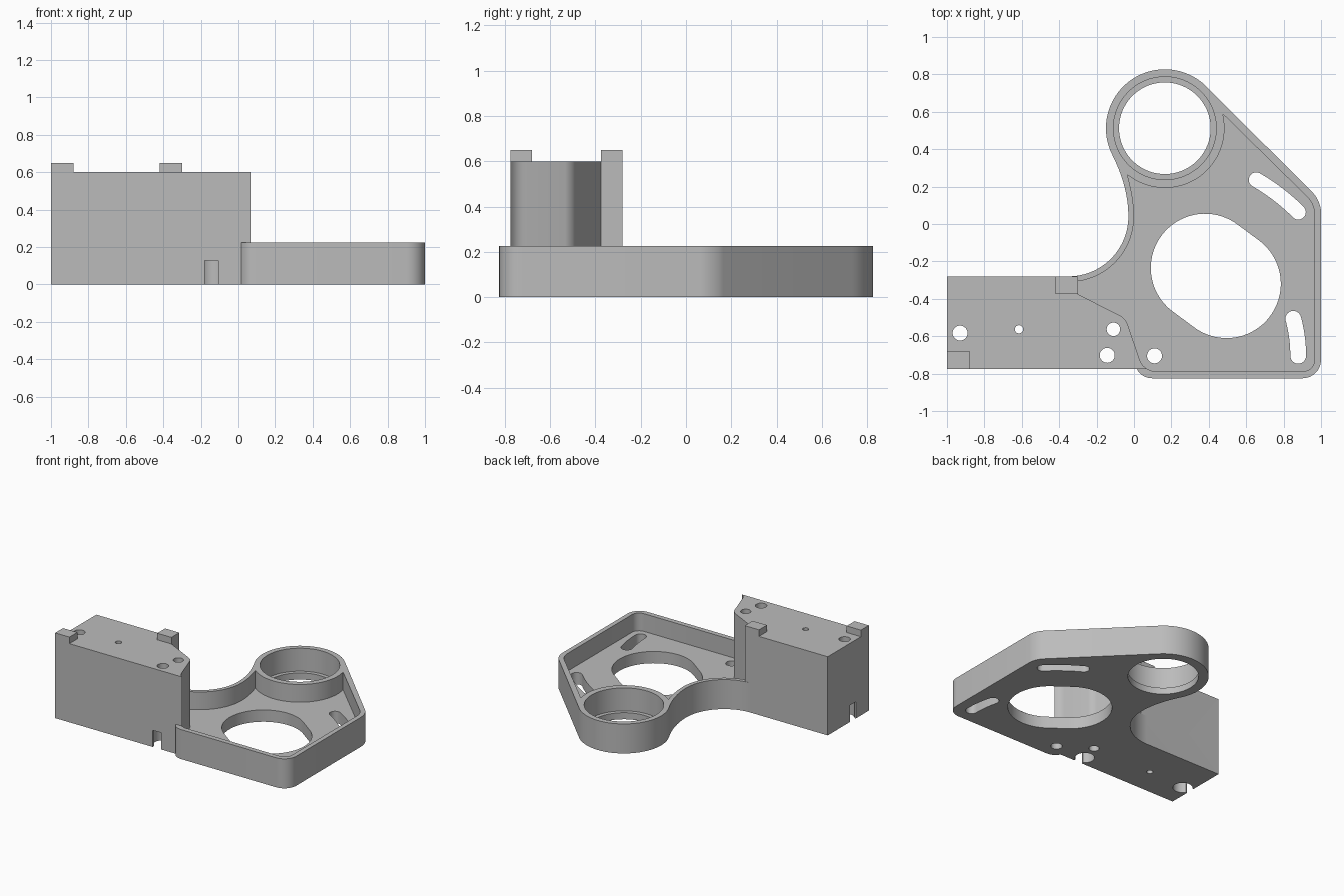
import bpy, bmesh, math
from mathutils import Vector
from mathutils.geometry import interpolate_bezier

if "Cube" in bpy.data.objects:
    bpy.data.objects.remove(bpy.data.objects["Cube"])

RING = (0.165, 0.512)     # bearing ring centre
PIVOT = (0.11, -0.705)    # centre of the adjustment slots
SWEEP = (-0.35, 0.04)     # centre of the concave side wall

grey = bpy.data.materials.new("plain grey")
grey.diffuse_color = (0.50, 0.50, 0.50, 1)
grey.use_nodes = True
grey.node_tree.nodes["Principled BSDF"].inputs["Base Color"].default_value = grey.diffuse_color


def arc(c, r, a0, a1, n=24):
    return [(c[0] + r * math.cos(math.radians(a0 + (a1 - a0) * i / n)),
             c[1] + r * math.sin(math.radians(a0 + (a1 - a0) * i / n))) for i in range(n + 1)]


def fillet(prev, corner, nxt, d, n=8):
    """Rounded corner starting d away from the sharp corner."""
    c = Vector(corner)
    p = c + (Vector(prev) - c).normalized() * d
    q = c + (Vector(nxt) - c).normalized() * d
    return [tuple(v.xy) for v in interpolate_bezier(
        p.to_3d(), p.lerp(c, 0.56).to_3d(), q.lerp(c, 0.56).to_3d(), q.to_3d(), n + 1)]


def bezier(a, ha, hb, b, n=12):
    return [tuple(v.xy) for v in interpolate_bezier(
        *[Vector(p).to_3d() for p in (a, ha, hb, b)], n)][1:-1]


def prism(name, pts, z0, z1):
    bm = bmesh.new()
    face = bm.faces.new([bm.verts.new((x, y, z0)) for x, y in pts])
    top = bmesh.ops.extrude_face_region(bm, geom=[face])
    bmesh.ops.translate(bm, vec=(0, 0, z1 - z0),
                        verts=[v for v in top["geom"] if isinstance(v, bmesh.types.BMVert)])
    bmesh.ops.recalc_face_normals(bm, faces=bm.faces)
    mesh = bpy.data.meshes.new(name)
    bm.to_mesh(mesh)
    bm.free()
    mesh.materials.append(grey)
    ob = bpy.data.objects.new(name, mesh)
    bpy.context.collection.objects.link(ob)
    return ob


def box(name, x0, x1, y0, y1, z0, z1):
    return prism(name, [(x0, y0), (x1, y0), (x1, y1), (x0, y1)], z0, z1)


def disc(name, c, r, z0, z1, n=64):
    return prism(name, arc(c, r, 0, 360, n)[:-1], z0, z1)


def combine(target, other, op):
    mod = target.modifiers.new(op, 'BOOLEAN')
    mod.operation, mod.solver, mod.object = op, 'EXACT', other
    bpy.context.view_layer.objects.active = target
    bpy.ops.object.modifier_apply(modifier=mod.name)
    bpy.data.objects.remove(other, do_unlink=True)


def arc_slot(name, r, a0, a1, w):
    """Curved slot with round ends around the pivot."""
    def end(a):
        return (PIVOT[0] + r * math.cos(math.radians(a)), PIVOT[1] + r * math.sin(math.radians(a)))
    pts = (arc(PIVOT, r + w, a0, a1, 12) + arc(end(a1), w, a1, a1 + 180, 12)[1:-1]
           + arc(PIVOT, r - w, a1, a0, 12) + arc(end(a0), w, a0 + 180, a0 + 360, 12)[1:-1])
    return prism(name, pts, -0.1, 0.2)


# Base outline: ring lobe, concave side, block footprint, plate corners
ring_arc = arc(RING, 0.315, 45, 207, 48)
j = Vector(ring_arc[-1])
outline = ring_arc
outline += bezier(j, j + Vector((0.05, -0.1)), (-0.03, 0.16), (-0.03, SWEEP[1]))
outline += arc(SWEEP, 0.32, 0, -90, 24)
outline += [(-1, -0.28), (-1, -0.775), (0.015, -0.775)]
outline += bezier((0.015, -0.775), (0.03, -0.805), (0.06, -0.825), (0.1, -0.825), 8)
outline += [(0.1, -0.825)]
outline += fillet((0, -0.825), (1, -0.825), (1, 0), 0.1)
outline += fillet((1, -0.8), (1, 0.123), RING[:1] + (0.958,), 0.06)
bracket = prism("bracket", outline, 0, 0.225)

# Recessed floor of the plate, leaving a thin rim and the ring wall
block_edge = [(-0.3, -0.375)] + fillet((-0.3, -0.375), (-0.045, -0.505), (0.02, -0.69), 0.03, 5)
block_edge += bezier((0.02, -0.69), (0.03, -0.735), (0.04, -0.755), (0.07, -0.775), 8)
block_edge[-1:] += [(0.07, -0.775)]
pocket = arc(RING, 0.319, 14, -129, 40)
pocket += bezier(pocket[-1], (-0.015, 0.19), (0, 0.11), (0, SWEEP[1]))
pocket += arc(SWEEP, 0.35, 0, -82, 24)
pocket += block_edge + [(0.1, -0.787)]
pocket += fillet((0.1, -0.787), (0.965, -0.787), (0.965, 0), 0.06)
pocket += fillet((0.965, 0), (0.965, 0.106), (0.475, 0.596), 0.05)
combine(bracket, prism("pocket", pocket, 0.09, 0.4), 'DIFFERENCE')

# Tall block with two locating tabs
block = [(-1, -0.775), (-1, -0.28), (-0.3, -0.28)] + block_edge
combine(bracket, prism("block", block, 0, 0.6), 'UNION')
combine(bracket, box("corner_tab", -1, -0.88, -0.775, -0.68, 0.5, 0.65), 'UNION')
combine(bracket, box("edge_tab", -0.42, -0.3, -0.375, -0.28, 0.5, 0.65), 'UNION')

# Bearing seat and its through hole
combine(bracket, disc("seat", RING, 0.275, 0.05, 0.4, 80), 'DIFFERENCE')
combine(bracket, disc("ring_hole", RING, 0.245, -0.1, 0.4, 80), 'DIFFERENCE')

# Large oblong opening and the two curved slots
opening = arc((0.38, -0.235), 0.29, 52, 232, 36) + arc((0.495, -0.32), 0.29, 232, 412, 36)
combine(bracket, prism("opening", opening, -0.1, 0.2), 'DIFFERENCE')
combine(bracket, arc_slot("upper_slot", 1.087, 45, 60, 0.04), 'DIFFERENCE')
combine(bracket, arc_slot("lower_slot", 0.768, 0, 15, 0.042), 'DIFFERENCE')

# Screw holes
for x, y, r in ((-0.93, -0.583, 0.04), (-0.615, -0.563, 0.022), (-0.11, -0.563, 0.036),
                (-0.143, -0.702, 0.04), (0.11, -0.705, 0.04)):
    combine(bracket, disc("screw_hole", (x, y), r, -0.1, 0.8, 32), 'DIFFERENCE')

# Head pockets underneath, each with a notch opening through the wall
for x, y in ((-0.93, -0.583), (-0.143, -0.702)):
    combine(bracket, disc("head_pocket", (x, y), 0.068, -0.1, 0.127, 40), 'DIFFERENCE')
combine(bracket, box("side_notch", -1.1, -0.93, -0.618, -0.548, -0.1, 0.127), 'DIFFERENCE')
combine(bracket, box("front_notch", -0.178, -0.108, -0.9, -0.702, -0.1, 0.127), 'DIFFERENCE')

bpy.ops.object.select_all(action='DESELECT')
bracket.select_set(True)
bpy.context.view_layer.objects.active = bracket
bpy.ops.object.shade_smooth_by_angle(angle=math.radians(25))
